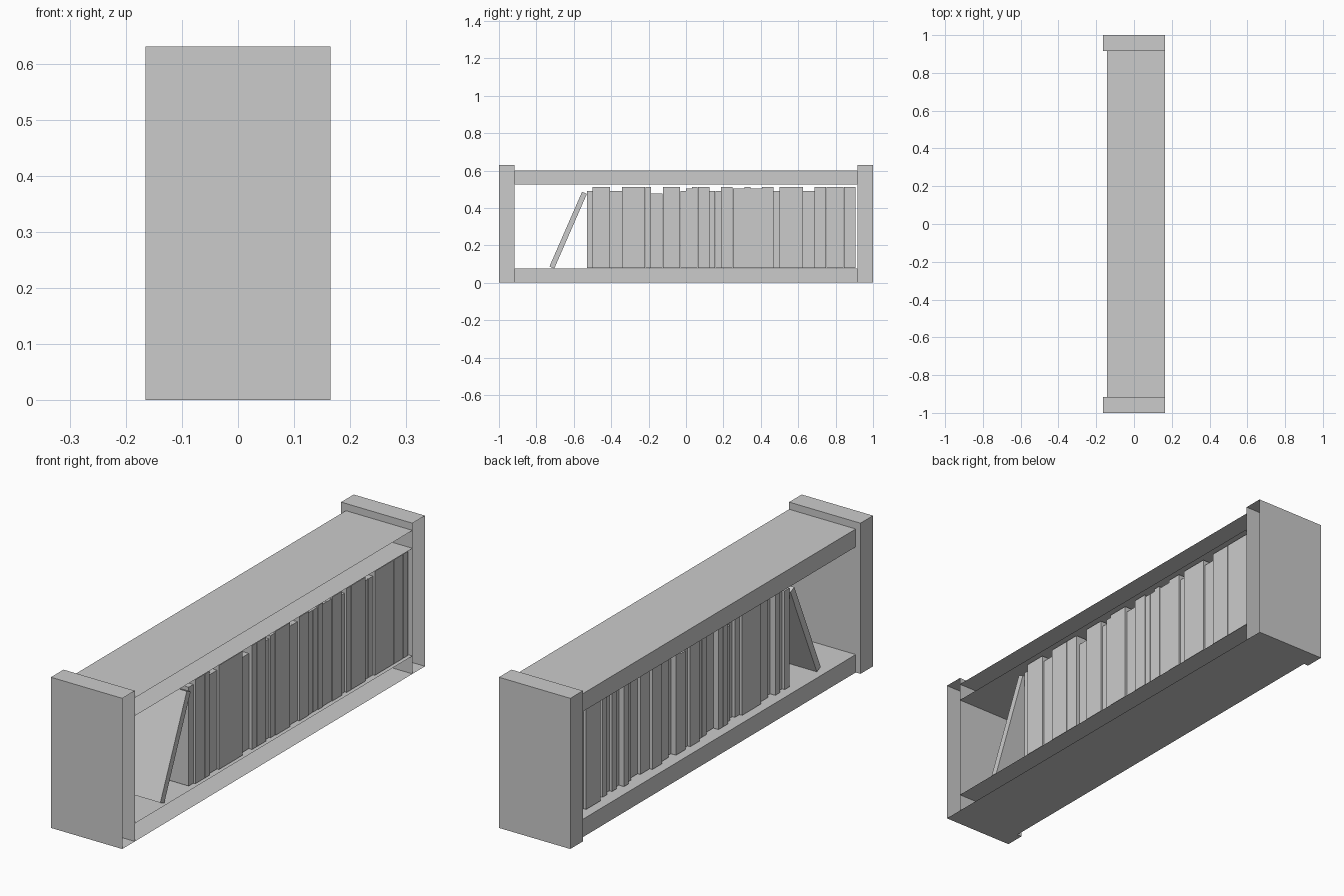
import bpy, bmesh, math, random
from mathutils import Matrix, Vector

random.seed(4)
cube = bpy.data.objects.get("Cube")
if cube:
    bpy.data.objects.remove(cube, do_unlink=True)

grey = bpy.data.materials.new("plain_grey")
grey.use_nodes = True
colour = (0.6, 0.6, 0.6, 1)
grey.diffuse_color = colour
grey.node_tree.nodes["Principled BSDF"].inputs["Base Color"].default_value = colour


def box(name, low, high, open_sides=(), tilt=0):
    """Box between two corners; open_sides lists outward directions left without a face."""
    low, high = Vector(low), Vector(high)
    bm = bmesh.new()
    bmesh.ops.create_cube(bm, size=1)
    bm.normal_update()
    gone = [f for f in bm.faces if any(f.normal.dot(Vector(d)) > 0.9 for d in open_sides)]
    bmesh.ops.delete(bm, geom=gone, context='FACES')
    bmesh.ops.transform(bm, verts=bm.verts, matrix=Matrix.Rotation(tilt, 4, 'X')
                        @ Matrix.Diagonal((*(high - low), 1)))
    mesh = bpy.data.meshes.new(name)
    bm.to_mesh(mesh)
    bm.free()
    mesh.materials.append(grey)
    obj = bpy.data.objects.new(name, mesh)
    obj.location = (low + high) / 2
    bpy.context.collection.objects.link(obj)
    return obj


WALL, END_A, END_B = (1, 0, 0), (0, 1, 0), (0, -1, 0)
BACK = 0.165     # open side that stands against the wall
INNER = 0.917    # inner face of the uprights
BASE = 0.078     # level the books stand on

# Uprights at both ends, hollow towards the wall
for name, y0, y1 in (("near_upright", -1, -INNER), ("far_upright", INNER, 1)):
    box(name, (-BACK, y0, 0), (BACK, y1, 0.63), [WALL])

# Shelf boards, slightly set back from the uprights
for name, z0, z1 in (("bottom_shelf", 0, 0.075), ("top_shelf", 0.525, 0.6)):
    box(name, (-0.143, -INNER, z0), (BACK, INNER, z1), [WALL, END_A, END_B])

# Row of books: runs of equal height, given as (count, top)
T, M, S = 0.513, 0.505, 0.491
runs = [(1, S), (3, T), (2, S), (5, T), (2, 0.476), (3, T), (1, S), (1, M), (3, T), (2, S),
        (2, T), (2, M), (1, T), (2, M), (2, T), (1, S), (4, T), (2, S), (7, T)]
width = 1.436 / sum(count for count, top in runs)
y = -0.53
number = 0
for count, top in runs:
    back = 0.152 - (T - top) * 0.4
    for i in range(count):
        number += 1
        spine = -0.095 + random.choice((-0.012, 0, 0.012))
        box(f"book_{number}", (spine, y, BASE), (back, y + width - 0.0005, top))
        y += width

# Last book leaning against the row
middle = Vector((0.02, -0.63, 0.281))
half = Vector((0.132, 0.014, 0.218))
box("leaning_book", middle - half, middle + half, tilt=-math.radians(23.6))
